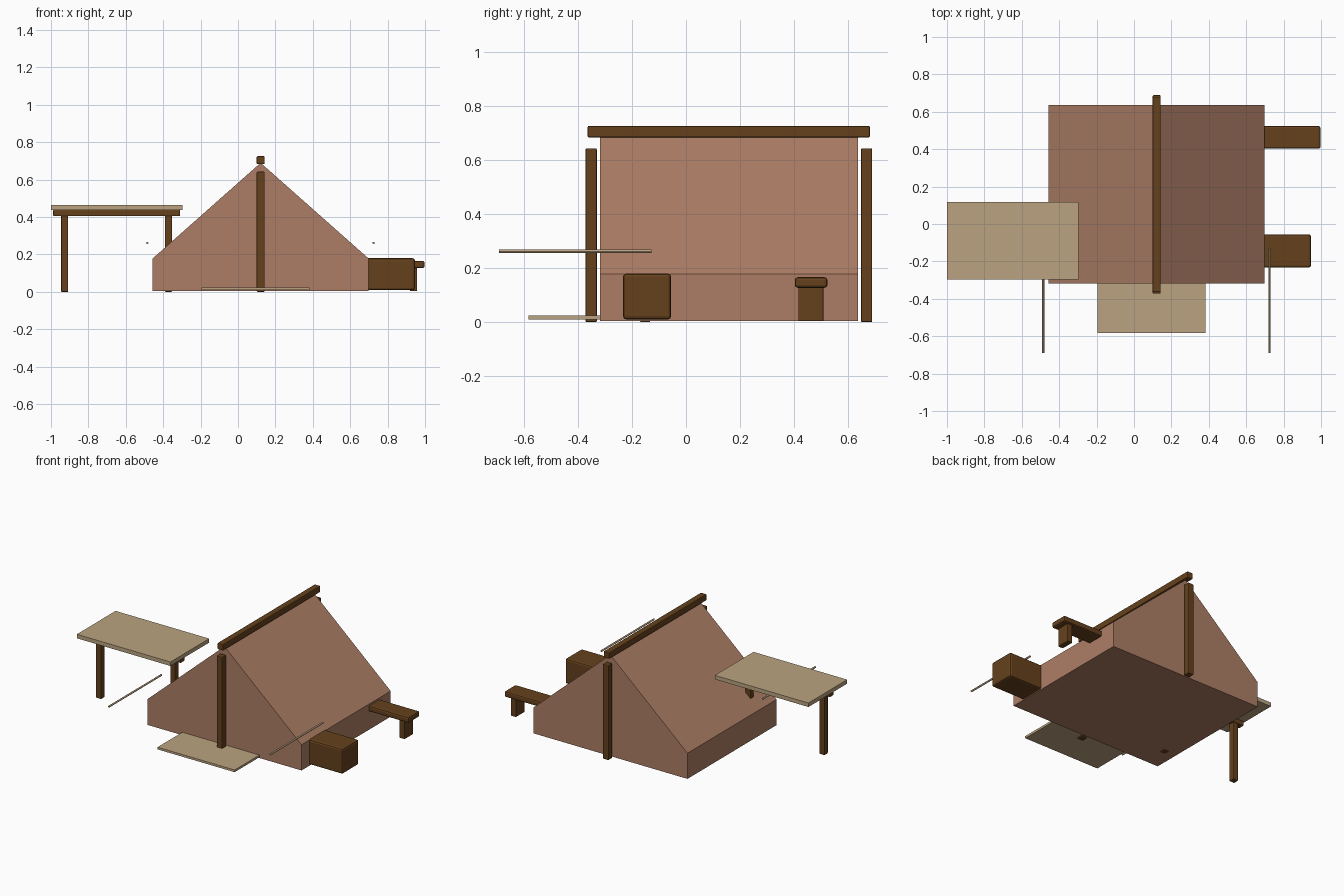
import bpy
import bmesh
from mathutils import Vector

cube = bpy.data.objects.get("Cube")
if cube:
    bpy.data.objects.remove(cube, do_unlink=True)


def material(name, rgb):
    mat = bpy.data.materials.new(name)
    mat.use_nodes = True
    colour = [(c / 255) ** 2.2 for c in rgb] + [1]
    mat.diffuse_color = colour
    mat.node_tree.nodes["Principled BSDF"].inputs["Base Color"].default_value = colour
    return mat


canvas = material("canvas", (172, 125, 102))
dark_wood = material("dark wood", (101, 67, 34))
light_wood = material("light wood", (186, 162, 128))


def finish(name, bm, mat):
    bmesh.ops.recalc_face_normals(bm, faces=bm.faces)
    mesh = bpy.data.meshes.new(name)
    bm.to_mesh(mesh)
    bm.free()
    mesh.materials.append(mat)
    obj = bpy.data.objects.new(name, mesh)
    bpy.context.collection.objects.link(obj)
    return obj


def box(name, low, high, mat, bevel=0):
    """Box between two corners, with optional rounded edges."""
    bm = bmesh.new()
    bmesh.ops.create_cube(bm, size=1)
    low, high = Vector(low), Vector(high)
    bmesh.ops.scale(bm, vec=high - low, verts=bm.verts)
    bmesh.ops.translate(bm, vec=(low + high) / 2, verts=bm.verts)
    if bevel:
        bmesh.ops.bevel(bm, geom=bm.edges[:], offset=bevel, segments=2,
                        profile=0.5, affect='EDGES')
    return finish(name, bm, mat)


# Tent body: gable profile extruded from front to back
front, back, ridge_x = -0.318, 0.637, 0.121
profile = [(-0.457, 0.004), (0.699, 0.004), (0.699, 0.178),
           (ridge_x, 0.69), (-0.457, 0.178)]
bm = bmesh.new()
gable = bm.faces.new([bm.verts.new((x, front, z)) for x, z in profile])
ext = bmesh.ops.extrude_face_region(bm, geom=[gable], use_keep_orig=True)
moved = [v for v in ext["geom"] if isinstance(v, bmesh.types.BMVert)]
bmesh.ops.translate(bm, vec=(0, back - front, 0), verts=moved)
finish("tent_body", bm, canvas)

# Ridge beam and the two end poles
half = 0.021
box("ridge_beam", (ridge_x - half, -0.364, 0.683),
    (ridge_x + half, 0.68, 0.726), dark_wood, 0.005)
for name, y in (("front_pole", -0.351), ("back_pole", 0.668)):
    box(name, (ridge_x - half, y - half, 0),
        (ridge_x + half, y + half, 0.643), dark_wood, 0.005)

# Entrance mat
box("entrance_mat", (-0.195, -0.583, 0.009), (0.383, -0.3, 0.024), light_wood)

# Table with a cross beam and two legs
box("table_top", (-1, -0.298, 0.438), (-0.298, 0.117, 0.465), light_wood)
box("table_beam", (-0.988, -0.172, 0.405), (-0.31, -0.13, 0.438), dark_wood, 0.004)
for name, x in (("outer_table_leg", -0.927), ("inner_table_leg", -0.372)):
    box(name, (x - 0.019, -0.17, 0), (x + 0.019, -0.132, 0.408), dark_wood, 0.004)

# Storage chest and bench against the side wall
box("chest", (0.65, -0.233, 0.01), (0.946, -0.055, 0.18), dark_wood, 0.012)
box("bench_seat", (0.62, 0.403, 0.127), (0.997, 0.523, 0.166), dark_wood, 0.01)
box("bench_leg", (0.92, 0.416, 0.004), (0.958, 0.508, 0.13), dark_wood, 0.003)

# Thin rods on either side of the entrance
for name, x in (("right_rod", -0.485), ("left_rod", 0.725)):
    bpy.ops.mesh.primitive_cylinder_add(vertices=12, radius=0.006, depth=0.564,
                                        location=(x, -0.409, 0.262),
                                        rotation=(1.5708, 0, 0))
    rod = bpy.context.object
    rod.name = name
    rod.data.materials.append(light_wood)
    bpy.ops.object.shade_smooth_by_angle()
